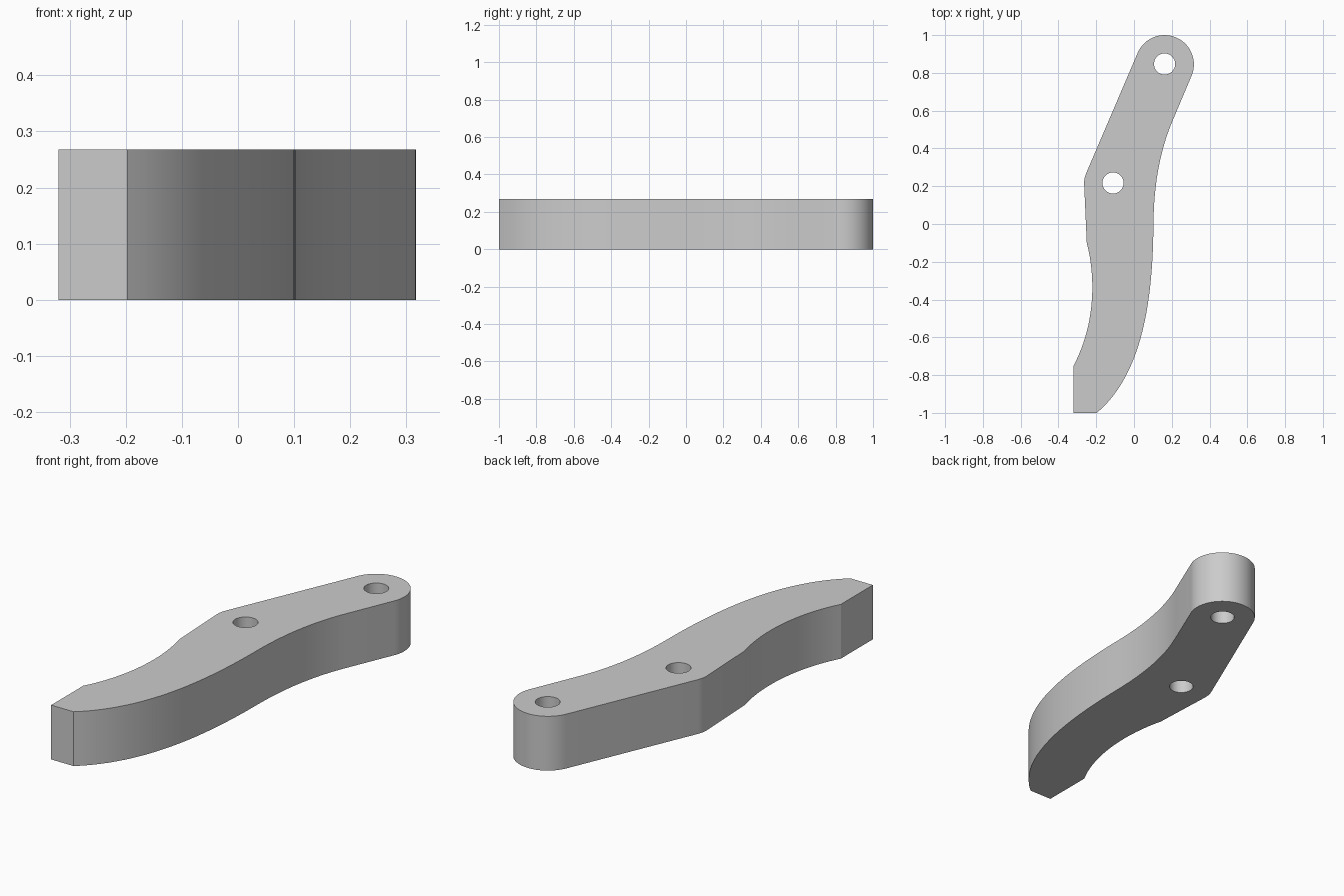
import bpy, bmesh, math
from mathutils import Vector
from mathutils.geometry import interpolate_bezier

if "Cube" in bpy.data.objects:
    bpy.data.objects.remove(bpy.data.objects["Cube"])

HEIGHT = 0.268


def bezier(a, b, c, d, n=24):
    return [p.to_2d() for p in interpolate_bezier(*[Vector((*q, 0)) for q in (a, b, c, d)], n)]


def arc(cx, cy, r, start, end, n):
    return [Vector((cx + r * math.cos(t), cy + r * math.sin(t)))
            for t in (math.radians(start + (end - start) * i / n) for i in range(n + 1))]


# Outline: convex edge, rounded head, straight flank, hollow edge, blunt tip
outline = bezier((-0.197, -1), (0.04, -0.80), (0.10, -0.42), (0.103, 0))
outline += bezier((0.103, 0), (0.105, 0.22), (0.14, 0.40), (0.21, 0.56))[1:]
outline += arc(0.162, 0.845, 0.155, -23, 157, 32)
outline += bezier((-0.252, 0.272), (-0.26, 0.252), (-0.264, 0.24), (-0.264, 0.215), 6)
outline += bezier((-0.25, -0.10), (-0.203, -0.28), (-0.203, -0.53), (-0.32, -0.75))
outline += [Vector((-0.32, -1))]

# Two through holes
holes = [arc(x, y, 0.056, 0, 348.75, 31) for x, y in ((0.162, 0.847), (-0.111, 0.217))]

# Extruded flat curve
curve = bpy.data.curves.new("lever_arm", 'CURVE')
curve.dimensions = '2D'
curve.fill_mode = 'BOTH'
curve.extrude = HEIGHT / 2
for loop in [outline] + holes:
    spline = curve.splines.new('POLY')
    spline.points.add(len(loop) - 1)
    for point, co in zip(spline.points, loop):
        point.co = (co.x, co.y, 0, 1)
    spline.use_cyclic_u = True

arm = bpy.data.objects.new("lever_arm", curve)
arm.location.z = HEIGHT / 2
bpy.context.collection.objects.link(arm)
bpy.context.view_layer.objects.active = arm
arm.select_set(True)
bpy.ops.object.convert(target='MESH')
arm = bpy.context.object

# Weld the caps to the walls
bm = bmesh.new()
bm.from_mesh(arm.data)
bmesh.ops.remove_doubles(bm, verts=bm.verts, dist=0.0005)
bmesh.ops.recalc_face_normals(bm, faces=bm.faces)
bm.to_mesh(arm.data)
bm.free()

gray = bpy.data.materials.new("plain gray")
gray.diffuse_color = (0.6, 0.6, 0.6, 1)
gray.use_nodes = True
gray.node_tree.nodes["Principled BSDF"].inputs["Base Color"].default_value = gray.diffuse_color
arm.data.materials.clear()
arm.data.materials.append(gray)
bpy.ops.object.shade_smooth_by_angle(angle=math.radians(25))
